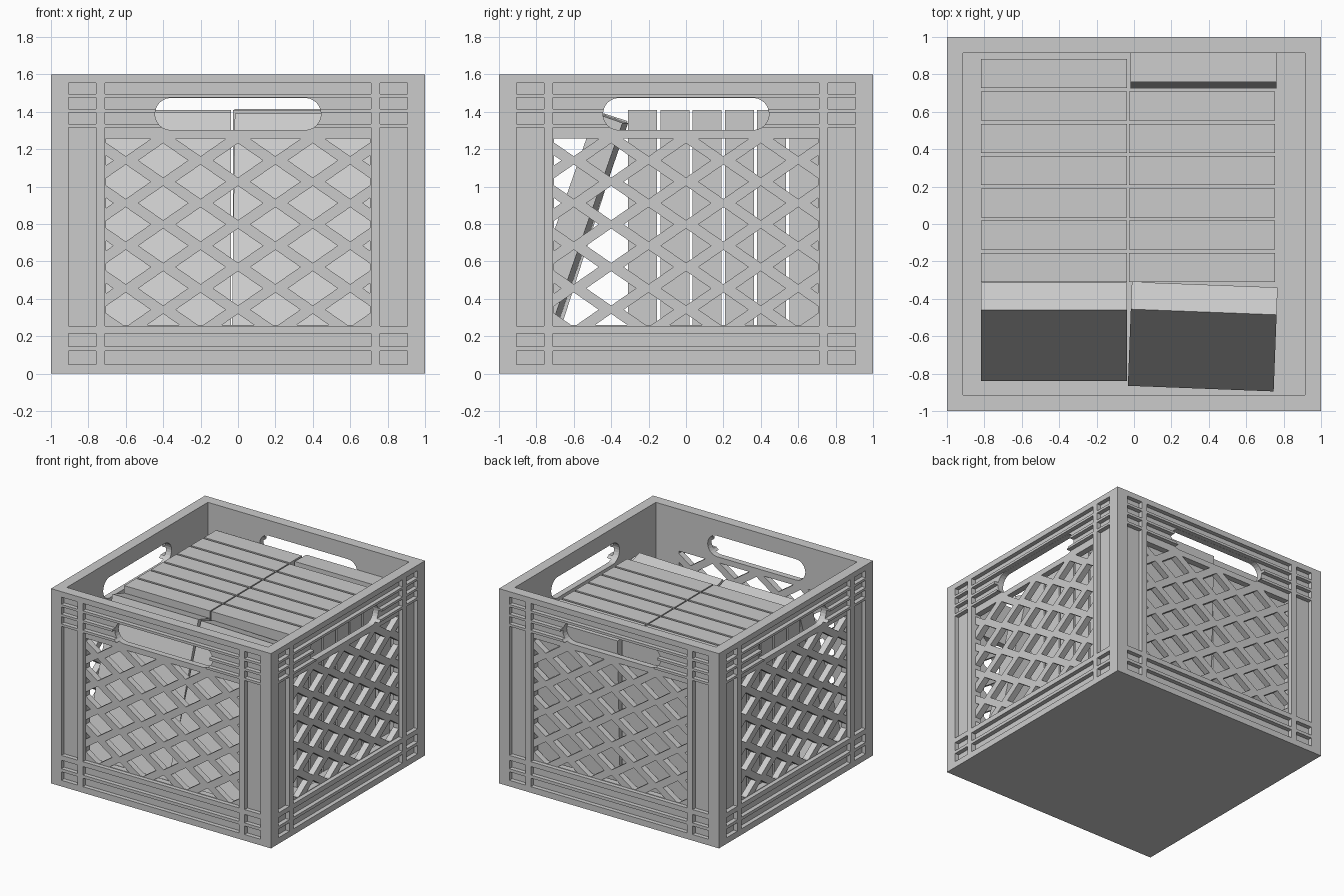
import bpy, bmesh
from math import sin, cos, radians, pi
from mathutils import Matrix, Vector

if "Cube" in bpy.data.objects:
    bpy.data.objects.remove(bpy.data.objects["Cube"])

FLOOR, INNER, DEPTH = 0.17, 0.915, 0.035


def add_object(name, bm):
    bmesh.ops.recalc_face_normals(bm, faces=bm.faces)
    mesh = bpy.data.meshes.new(name)
    bm.to_mesh(mesh)
    bm.free()
    obj = bpy.data.objects.new(name, mesh)
    bpy.context.collection.objects.link(obj)
    return obj


def add_box(bm, x0, x1, y0, y1, z0, z1):
    m = Matrix.Translation(((x0 + x1) / 2, (y0 + y1) / 2, (z0 + z1) / 2))
    m = m @ Matrix.Diagonal((x1 - x0, y1 - y0, z1 - z0, 1))
    bmesh.ops.create_cube(bm, size=1, matrix=m)


def four_sides(bm):
    """Repeat the front wall's geometry on the other three walls."""
    front = bm.verts[:] + bm.edges[:] + bm.faces[:]
    for i in (1, 2, 3):
        copy = bmesh.ops.duplicate(bm, geom=front)["geom"]
        verts = [v for v in copy if isinstance(v, bmesh.types.BMVert)]
        bmesh.ops.rotate(bm, verts=verts, matrix=Matrix.Rotation(i * pi / 2, 3, "Z"))


def extrude_through_wall(bm):
    ext = bmesh.ops.extrude_face_region(bm, geom=bm.faces[:])["geom"]
    verts = [v for v in ext if isinstance(v, bmesh.types.BMVert)]
    bmesh.ops.translate(bm, verts=verts, vec=(0, 0.3, 0))


def cut(target, name, bm):
    cutter = add_object(name, bm)
    cutter.hide_render = True
    mod = target.modifiers.new(name, "BOOLEAN")
    mod.operation, mod.solver, mod.object = "DIFFERENCE", "EXACT", cutter
    bpy.context.view_layer.objects.active = target
    bpy.ops.object.modifier_apply(modifier=mod.name)
    bpy.data.objects.remove(cutter)


# Crate block and its open cavity
bm = bmesh.new()
add_box(bm, -1, 1, -1, 1, 0, 1.6)
crate = add_object("crate", bm)
bm = bmesh.new()
add_box(bm, -INNER, INNER, -INNER, INNER, FLOOR, 2)
cut(crate, "cavity", bm)

# Shallow recesses between the outer ribs
bm = bmesh.new()
rows = [(0.05, 0.12), (0.145, 0.215), (0.255, 1.315),
        (1.335, 1.395), (1.415, 1.475), (1.495, 1.555)]
for x0, x1 in [(-0.905, -0.76), (-0.71, 0.71), (0.76, 0.905)]:
    for z0, z1 in rows:
        add_box(bm, x0, x1, -1.1, -1 + DEPTH, z0, z1)
four_sides(bm)
cut(crate, "rib_recesses", bm)

# Diamond lattice holes, clipped to the panel
bm = bmesh.new()
for k in range(-1, 9):
    xs = (-0.8, -0.4, 0, 0.4, 0.8) if k % 2 == 0 else (-0.6, -0.2, 0.2, 0.6)
    for x in xs:
        z = 1.14 - 0.114 * k
        bm.faces.new([bm.verts.new((x + dx, -1.1, z + dz)) for dx, dz in
                      ((0.133, 0), (0, 0.092), (-0.133, 0), (0, -0.092))])
for co, no in [((0.706, 0, 0), (1, 0, 0)), ((-0.706, 0, 0), (-1, 0, 0)),
               ((0, 0, 1.256), (0, 0, 1)), ((0, 0, 0.259), (0, 0, -1))]:
    bmesh.ops.bisect_plane(bm, geom=bm.verts[:] + bm.edges[:] + bm.faces[:],
                           plane_co=co, plane_no=no, clear_outer=True)
extrude_through_wall(bm)
four_sides(bm)
cut(crate, "lattice_holes", bm)

# Rounded hand holes
bm = bmesh.new()
r, n = 0.086, 12
profile = []
for side, start in ((1, -pi / 2), (-1, pi / 2)):
    for i in range(n + 1):
        a = start + pi * i / n
        profile.append((side * 0.358 + r * cos(a), -1.1, 1.388 + r * sin(a)))
bm.faces.new([bm.verts.new(p) for p in profile])
extrude_through_wall(bm)
four_sides(bm)
cut(crate, "hand_holes", bm)


# Two rows of thin cases; origin is the lower front edge
def case(name, x, y, lean=0, yaw=0, thick=0.155):
    bm = bmesh.new()
    add_box(bm, -0.39, 0.39, 0, thick, 0, 1.24)
    obj = add_object(name, bm)
    a = radians(lean)
    obj.location = (x, y, FLOOR + thick * sin(a))
    obj.rotation_euler = (-a, 0, radians(yaw))


for i in range(7):
    y = -0.31 + 0.1727 * i
    case(f"left_case_{i}", -0.427, y)
    if i < 6:
        case(f"right_case_{i}", 0.363, y)
case("right_case_back", 0.372, 0.725, 1.6)
case("left_case_leaning", -0.427, -0.84, 17.8)
case("right_case_leaning", 0.357, -0.88, 19.3, -2.2)
